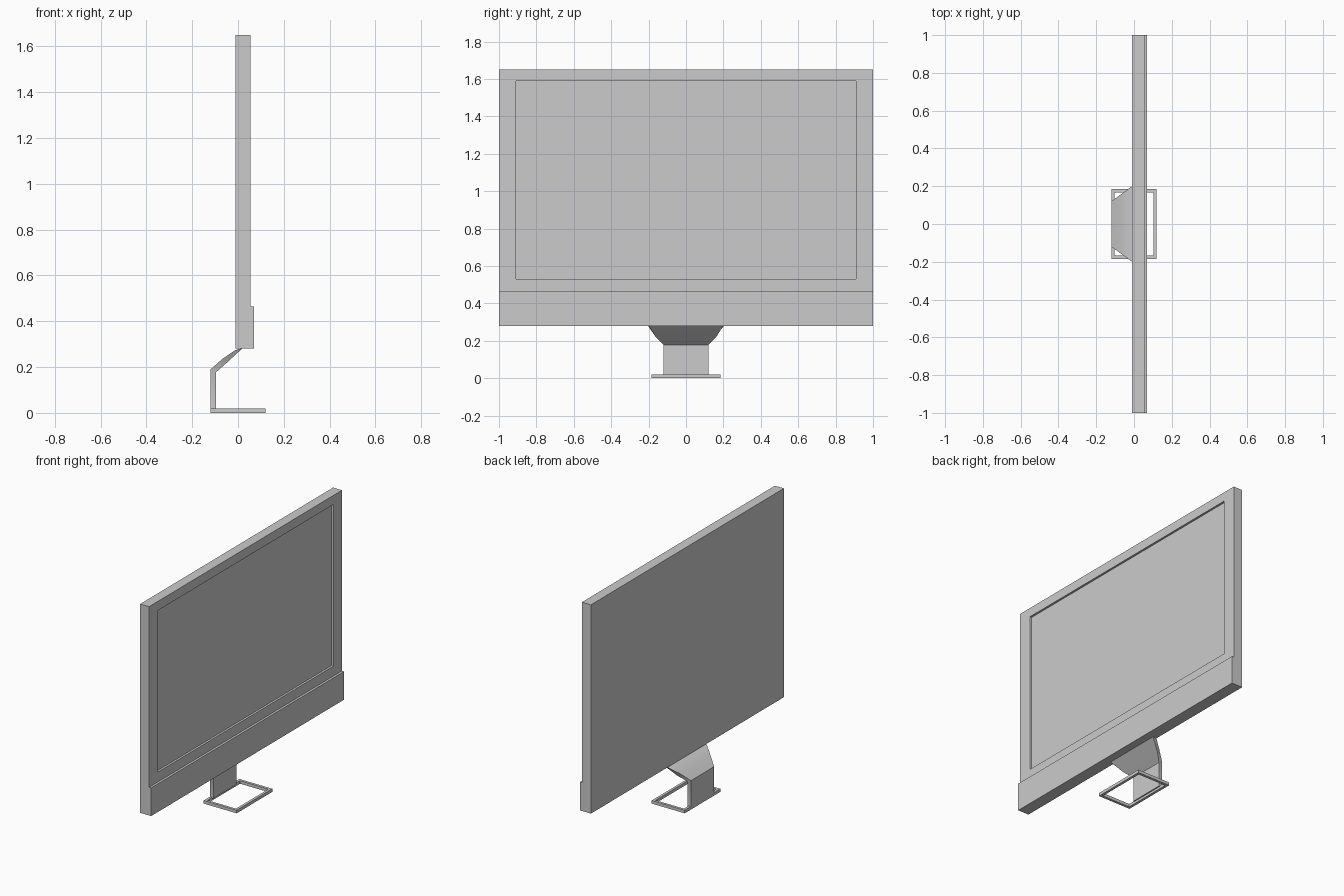
import bpy, bmesh

if "Cube" in bpy.data.objects:
    bpy.data.objects.remove(bpy.data.objects["Cube"], do_unlink=True)

# One plain grey for the whole model
grey = bpy.data.materials.new("plain grey")
grey.use_nodes = True
colour = (0.6, 0.6, 0.6, 1)
grey.diffuse_color = colour
grey.node_tree.nodes["Principled BSDF"].inputs["Base Color"].default_value = colour


def finish(name, bm):
    bmesh.ops.recalc_face_normals(bm, faces=bm.faces)
    mesh = bpy.data.meshes.new(name)
    bm.to_mesh(mesh)
    bm.free()
    mesh.materials.append(grey)
    obj = bpy.data.objects.new(name, mesh)
    bpy.context.collection.objects.link(obj)
    return obj


def box(low, high):
    bm = bmesh.new()
    bmesh.ops.create_cube(bm, size=1)
    for v in bm.verts:
        for i in range(3):
            v.co[i] = low[i] if v.co[i] < 0 else high[i]
    return bm


def face_towards(bm, axis, sign):
    return max(bm.faces, key=lambda f: sign * f.calc_center_median()[axis])


# Display housing with a shallow recessed screen
bm = box((-0.01, -1, 0.28), (0.055, 1, 1.65))
front = face_towards(bm, 0, 1)
bmesh.ops.inset_individual(bm, faces=[front], thickness=0.06)
for v in front.verts:
    v.co.y = 0.91 if v.co.y > 0 else -0.91
    v.co.z = 1.59 if v.co.z > 1 else 0.53
bmesh.ops.inset_individual(bm, faces=[front], thickness=0.002)
bmesh.ops.translate(bm, verts=front.verts, vec=(-0.012, 0, 0))
finish("display_housing", bm)

# Chin bar standing proud under the screen
finish("chin_bar", box((0.05, -1, 0.28), (0.07, 1, 0.465)))

# Foot: a flat open rectangular frame
bm = box((-0.12, -0.185, 0), (0.12, 0.185, 0.02))
caps = [face_towards(bm, 2, s) for s in (1, -1)]
bmesh.ops.inset_individual(bm, faces=caps, thickness=0.024)
loops = [list(f.edges) for f in caps]
bmesh.ops.delete(bm, geom=caps, context='FACES_ONLY')
bmesh.ops.bridge_loops(bm, edges=loops[0] + loops[1])
finish("foot_frame", bm)

# Stand arm: sections of (back x, back z, front x, front z, half width)
sections = [
    (-0.12, 0.015, -0.095, 0.015, 0.12),
    (-0.12, 0.19, -0.095, 0.178, 0.12),
    (-0.065, 0.238, -0.05, 0.218, 0.16),
    (-0.01, 0.275, 0.02, 0.282, 0.2),
]
bm = bmesh.new()
rings = [[bm.verts.new(p) for p in ((bx, -w, bz), (bx, w, bz), (fx, w, fz), (fx, -w, fz))]
         for bx, bz, fx, fz, w in sections]
for a, b in zip(rings, rings[1:]):
    for i in range(4):
        j = (i + 1) % 4
        bm.faces.new((a[i], a[j], b[j], b[i]))
bm.faces.new(rings[0])
bm.faces.new(rings[-1])
arm = finish("stand_arm", bm)

# Soften the gentle bends of the arm, keep its edges sharp
bpy.ops.object.select_all(action='DESELECT')
bpy.context.view_layer.objects.active = arm
arm.select_set(True)
bpy.ops.object.shade_smooth_by_angle(angle=0.7)
